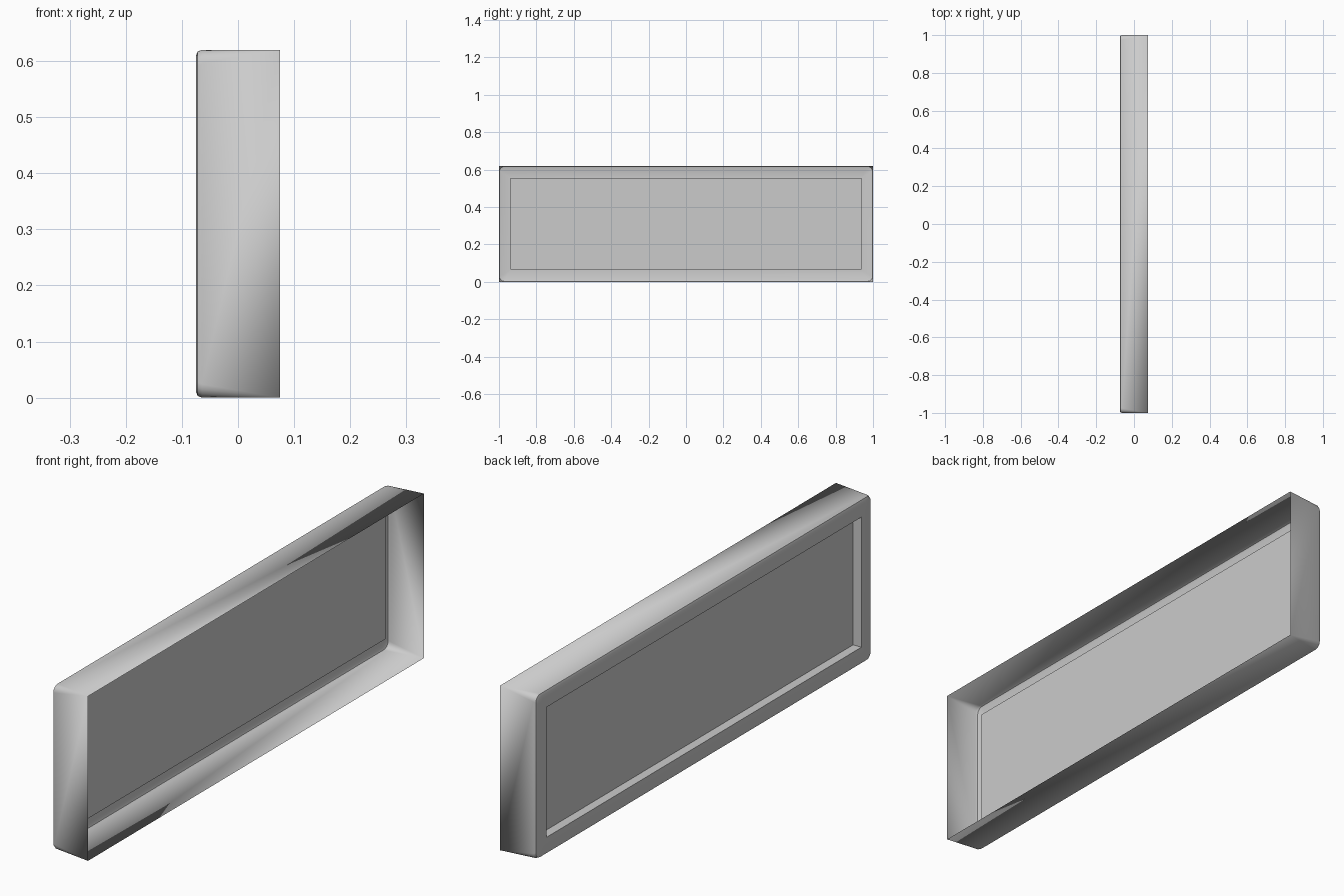
import bpy, bmesh, math

if "Cube" in bpy.data.objects:
    bpy.data.objects.remove(bpy.data.objects["Cube"])

HEIGHT = 0.62
SEGS = 4


def ring(bm, x, inset_y, inset_z, r):
    """Rectangle in the YZ plane with rounded corners of radius r."""
    hy, hz = 1.0 - inset_y, HEIGHT / 2 - inset_z
    verts = []
    for i, (sy, sz) in enumerate([(1, 1), (-1, 1), (-1, -1), (1, -1)]):
        for k in range(SEGS + 1):
            a = math.radians(90 * (i + k / SEGS))
            y = sy * (hy - r) + r * math.cos(a)
            z = HEIGHT / 2 + sz * (hz - r) + r * math.sin(a)
            verts.append(bm.verts.new((x, y, z)))
    return verts


def finish(bm, name):
    bmesh.ops.remove_doubles(bm, verts=bm.verts, dist=1e-5)
    bmesh.ops.recalc_face_normals(bm, faces=bm.faces)
    mesh = bpy.data.meshes.new(name)
    bm.to_mesh(mesh)
    bm.free()
    obj = bpy.data.objects.new(name, mesh)
    bpy.context.collection.objects.link(obj)
    bpy.ops.object.select_all(action='DESELECT')
    obj.select_set(True)
    bpy.context.view_layer.objects.active = obj
    bpy.ops.object.shade_smooth_by_angle(angle=math.radians(35))
    return obj


# Shell: open back edge, walls with tapering corners, rounded rim, lip,
# short return into the recess, then the flat recessed panel
PANEL_X = -0.041
bm = bmesh.new()
rings = [ring(bm, *p) for p in [
    (0.075, 0.0, 0.0, 0.0),
    (-0.064, 0.0, 0.0, 0.024),
    (-0.072, 0.003, 0.003, 0.025),
    (-0.075, 0.011, 0.011, 0.022),
    (-0.075, 0.063, 0.065, 0.0),
    (PANEL_X, 0.063, 0.065, 0.0),
]]
for a, b in zip(rings, rings[1:]):
    n = len(a)
    for i in range(n):
        j = (i + 1) % n
        bm.faces.new((a[i], a[j], b[j], b[i]))
bm.faces.new(rings[-1])
finish(bm, "recessed_panel_frame")
